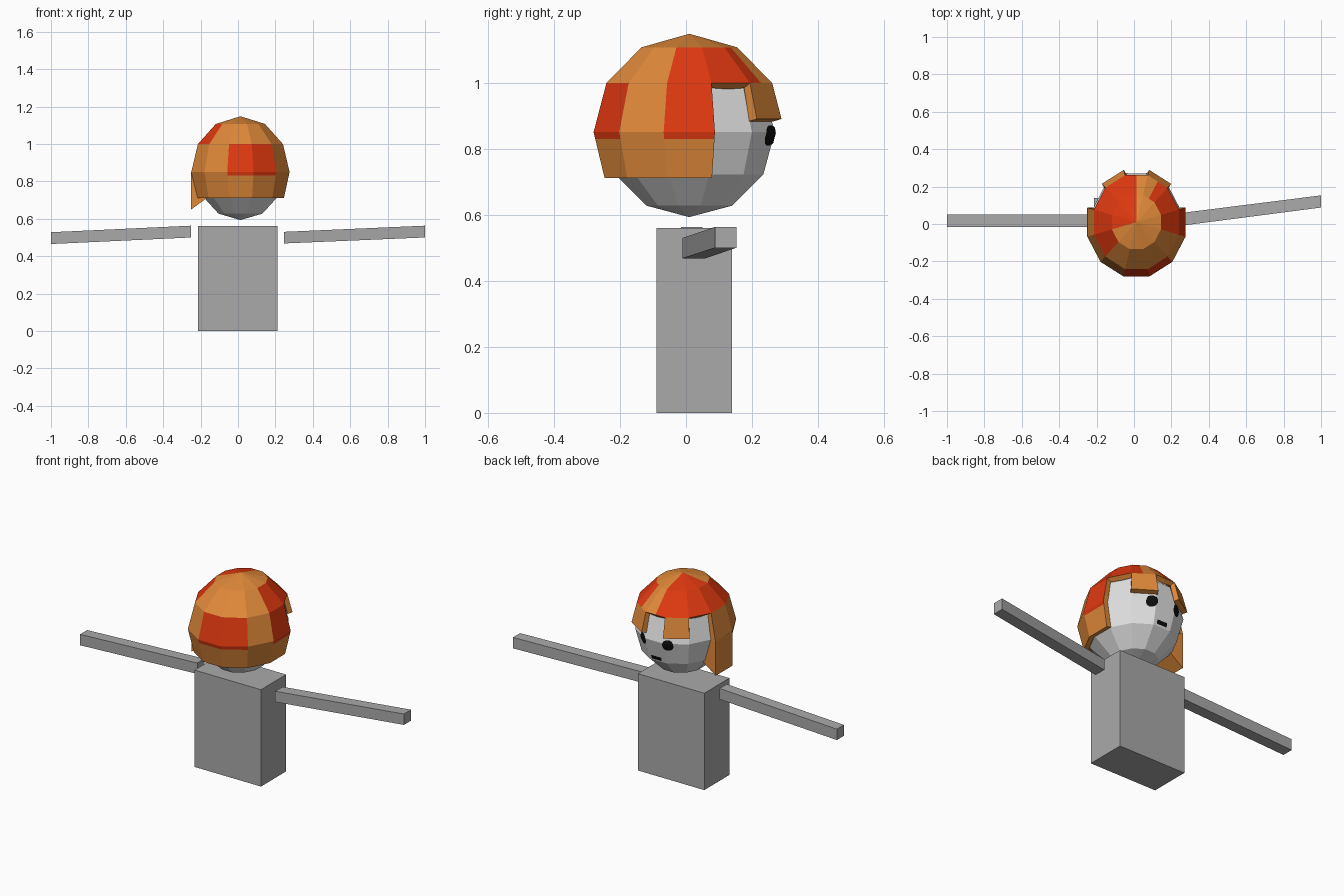
import bpy, bmesh, math
from mathutils import Vector
from mathutils.bvhtree import BVHTree

if "Cube" in bpy.data.objects:
    bpy.data.objects.remove(bpy.data.objects["Cube"])


def material(name, rgb):
    m = bpy.data.materials.new(name)
    m.diffuse_color = (*rgb, 1)
    m.use_nodes = True
    m.node_tree.nodes["Principled BSDF"].inputs["Base Color"].default_value = m.diffuse_color
    return m


GREY = material("body grey", (0.40, 0.40, 0.40))
PALE = material("pale face", (0.76, 0.76, 0.76))
ORANGE = material("orange hair", (0.74, 0.25, 0.042))
RED = material("red hair", (0.74, 0.04, 0.005))
BLACK = material("black", (0.004, 0.004, 0.004))
CX, CY, CZ = 0.013, 0.01, 0.85     # head centre


def finish(name, bm, *mats):
    bmesh.ops.recalc_face_normals(bm, faces=bm.faces)
    me = bpy.data.meshes.new(name)
    bm.to_mesh(me)
    bm.free()
    ob = bpy.data.objects.new(name, me)
    bpy.context.collection.objects.link(ob)
    for m in mats:
        me.materials.append(m)
    return ob


def prism(name, ring_a, ring_b, mat):
    """Solid between two matching outlines."""
    bm = bmesh.new()
    a = [bm.verts.new(p) for p in ring_a]
    b = [bm.verts.new(p) for p in ring_b]
    n = len(a)
    bm.faces.new(a)
    bm.faces.new(b[::-1])
    for i in range(n):
        bm.faces.new((a[i], b[i], b[(i + 1) % n], a[(i + 1) % n]))
    return finish(name, bm, mat)


def section(x, y0, y1, z0, z1):
    return [(x, y0, z0), (x, y1, z0), (x, y1, z1), (x, y0, z1)]


# Body and outstretched arms
prism("body", section(-0.215, -0.09, 0.14, 0, 0.56),
      section(0.21, -0.09, 0.14, 0, 0.56), GREY)
prism("left_arm", section(-1.0, -0.015, 0.05, 0.465, 0.528),
      section(-0.25, -0.015, 0.05, 0.50, 0.563), GREY)
prism("right_arm", section(0.245, -0.01, 0.058, 0.468, 0.53),
      section(1.0, 0.088, 0.153, 0.50, 0.563), GREY)

# Head: faceted ball with flat sides facing the axes
bm = bmesh.new()
bmesh.ops.create_uvsphere(bm, u_segments=12, v_segments=6, radius=1)
turn = math.radians(15)
for v in bm.verts:
    x, y, z = v.co
    v.co = (CX + 0.243 * (x * math.cos(turn) - y * math.sin(turn)),
            CY + 0.268 * (x * math.sin(turn) + y * math.cos(turn)),
            CZ + 0.257 * z)
tree = BVHTree.FromBMesh(bm)
finish("head", bm, PALE)


# Face details: thin patches laid on the head
def on_face(x, z):
    hit = tree.ray_cast(Vector((x, 2, z)), Vector((0, -1, 0)))
    return hit[0] + hit[1] * 0.004


def patch(name, cx, cz, rx, rz, square=False):
    bm = bmesh.new()
    n, rows = 12, 3
    mid = bm.verts.new(on_face(cx, cz))
    prev = None
    for r in range(1, rows + 1):
        ring = []
        for i in range(n):
            a = math.tau * (i + 0.5) / n
            c, s = math.cos(a), math.sin(a)
            k = r / rows / (max(abs(c), abs(s)) if square else 1)
            ring.append(bm.verts.new(on_face(cx + rx * k * c, cz + rz * k * s)))
        for i in range(n):
            j = (i + 1) % n
            if prev:
                bm.faces.new((prev[i], ring[i], ring[j], prev[j]))
            else:
                bm.faces.new((mid, ring[i], ring[j]))
        prev = ring
    finish(name, bm, BLACK)


patch("right_eye", 0.093, 0.84, 0.027, 0.031)
patch("left_eye", -0.063, 0.84, 0.027, 0.031)
patch("mouth", 0.018, 0.742, 0.032, 0.011, True)

# Hair: shell of twelve flat sides, each split in two halves for the patches
PROFILE = [(1.148, 0), (1.107, 0.5), (0.999, 0.866), (0.85, 1), (0.712, 0.886)]
LEVELS = [1.148, 1.107, 0.999, 0.89, 0.85, 0.83, 0.712]


def radius(z):
    for (z1, r1), (z0, r0) in zip(PROFILE, PROFILE[1:]):
        if z >= z0:
            return r0 + (r1 - r0) * (z - z0) / (z1 - z0)
    return PROFILE[-1][1]


def hair_point(h, z):
    if h % 2:
        return (hair_point(h - 1, z) + hair_point(h + 1, z)) / 2
    a, r = math.radians(15 * h - 15), radius(z)
    return Vector((CX + 0.272 * r * math.cos(a), CY + 0.30 * r * math.sin(a), z))


def has_hair(side, band):
    if band < 2:
        return True
    if 1 <= side <= 5:                       # face opening with two fringe locks
        return band == 2 and side in (2, 4)
    return not (side == 6 and band > 3)      # the long lock replaces this part


def is_red(h, band):
    if band == 0:
        return 7 <= h <= 13
    if band == 1:
        return h <= 4 or 7 <= h <= 15
    return band <= 4 and h // 2 in (0, 9, 10)


bm = bmesh.new()
for h in range(24):
    for band, (z1, z0) in enumerate(zip(LEVELS, LEVELS[1:])):
        if not has_hair(h // 2, band):
            continue
        pts = [hair_point(h, z0), hair_point(h + 1, z0), hair_point(h + 1, z1)]
        if band:
            pts.append(hair_point(h, z1))
        f = bm.faces.new([bm.verts.new(p) for p in pts])
        f.material_index = int(is_red(h, band))
bmesh.ops.remove_doubles(bm, verts=bm.verts, dist=0.0005)
hair = finish("hair", bm, ORANGE, RED)
shell = hair.modifiers.new("thickness", 'SOLIDIFY')
shell.thickness = 0.028
shell.offset = -1
shell.material_offset = shell.material_offset_rim = -1

# Long side lock hanging on the left
LOCK = [(-0.25, 0.85), (-0.25, 0.65), (-0.165, 0.712), (-0.215, 0.85)]
prism("side_lock", [(x, -0.066, z) for x, z in LOCK],
      [(x, 0.086, z) for x, z in LOCK], ORANGE)
